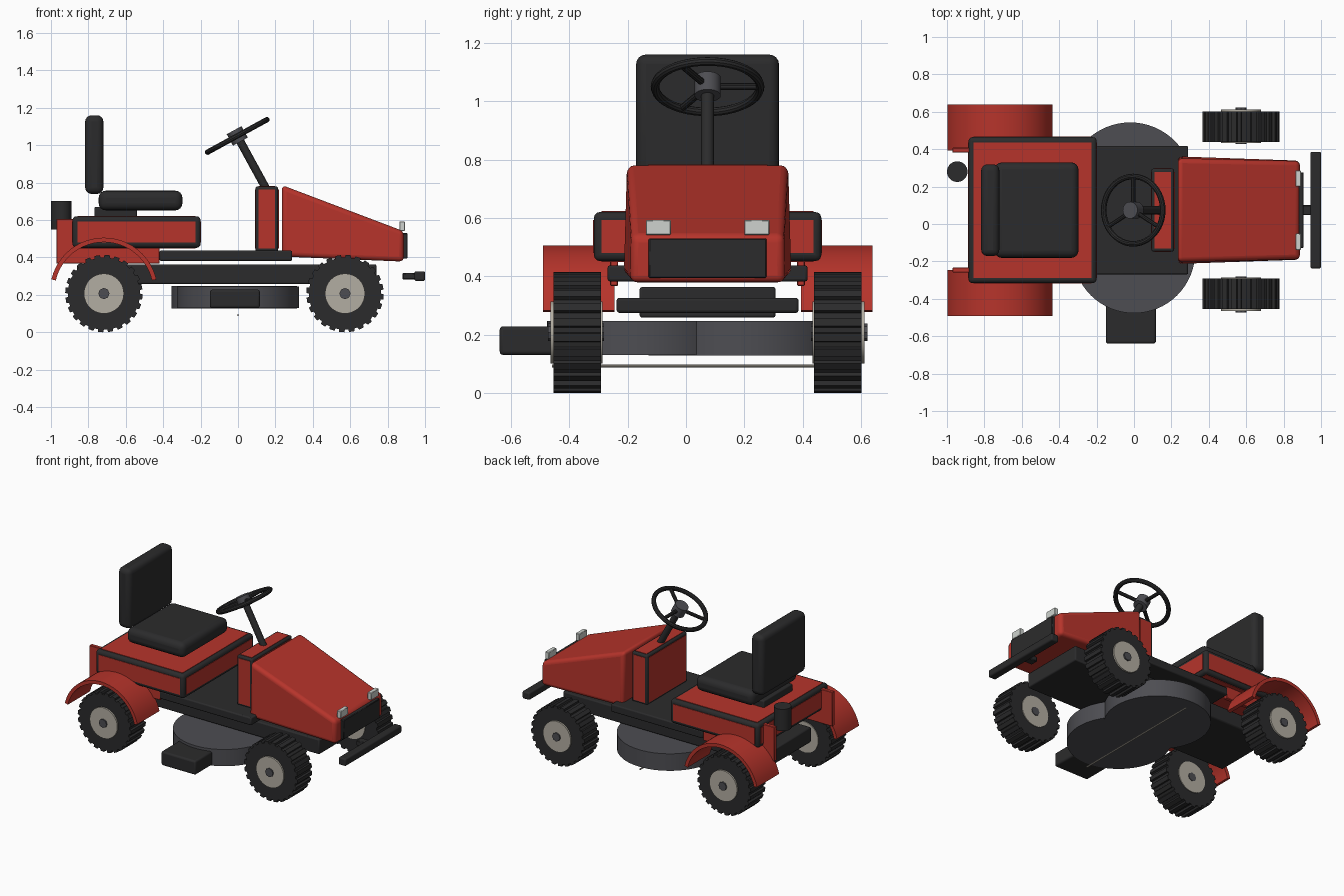
import bpy, bmesh, math
from mathutils import Vector, Matrix

if "Cube" in bpy.data.objects:
    bpy.data.objects.remove(bpy.data.objects["Cube"])

YC = 0.074  # centre line of the tractor


def material(name, rgb):
    m = bpy.data.materials.new(name)
    m.diffuse_color = (*rgb, 1)
    m.use_nodes = True
    m.node_tree.nodes["Principled BSDF"].inputs["Base Color"].default_value = m.diffuse_color
    return m


RED = material("red paint", (0.47, 0.034, 0.024))
BLACK = material("black", (0.024, 0.024, 0.025))
GREY = material("dark grey metal", (0.075, 0.075, 0.085))
RIM = material("warm light grey", (0.45, 0.42, 0.36))
LAMP = material("lamp white", (0.62, 0.65, 0.62))


def finish(name, bm, mat, bevel=0, segments=3, smooth=True):
    bmesh.ops.recalc_face_normals(bm, faces=bm.faces)
    me = bpy.data.meshes.new(name)
    bm.to_mesh(me)
    bm.free()
    ob = bpy.data.objects.new(name, me)
    bpy.context.collection.objects.link(ob)
    me.materials.append(mat)
    if bevel:
        mod = ob.modifiers.new("bevel", 'BEVEL')
        mod.width, mod.segments = bevel, segments
    if smooth:
        bpy.context.view_layer.objects.active = ob
        ob.select_set(True)
        bpy.ops.object.shade_smooth_by_angle(angle=math.radians(35))
        ob.select_set(False)
    return ob


def box(name, x, y, z, mat, bevel=0, segments=3):
    """Box from ranges; y is measured from the centre line."""
    bm = bmesh.new()
    bmesh.ops.create_cube(bm, size=1)
    for v in bm.verts:
        v.co = [r[0] + (c + 0.5) * (r[1] - r[0]) for r, c in zip((x, y, z), v.co)]
        v.co.y += YC
    return finish(name, bm, mat, bevel, segments)


def rod(name, a, b, r, mat, sides=32, bevel=0):
    """Cylinder between two points."""
    a, b = Vector(a), Vector(b)
    bm = bmesh.new()
    rot = (b - a).to_track_quat('Z', 'Y').to_matrix().to_4x4()
    bmesh.ops.create_cone(bm, cap_ends=True, segments=sides, radius1=r, radius2=r,
                          depth=(b - a).length, matrix=Matrix.Translation((a + b) / 2) @ rot)
    return finish(name, bm, mat, bevel, 2)


def prism(name, outline, y0, y1, mat):
    """Extrude an xz outline along y."""
    bm = bmesh.new()
    f = bm.faces.new([bm.verts.new((x, y0, z)) for x, z in outline])
    ext = bmesh.ops.extrude_face_region(bm, geom=[f])
    bmesh.ops.translate(bm, vec=(0, y1 - y0, 0),
                        verts=[v for v in ext['geom'] if isinstance(v, bmesh.types.BMVert)])
    return finish(name, bm, mat)


def panelled_box(name, x, y, z, border, bevel):
    """Black rounded box with a thin red panel on every side."""
    box(name, x, y, z, BLACK, bevel)
    for axis, label in enumerate(("end", "side", "top")):
        r = [(lo - 0.003, hi + 0.003) if i == axis else (lo + border, hi - border)
             for i, (lo, hi) in enumerate((x, y, z))]
        box(f"{name}_{label}_panels", *r, RED)


# Wheels with lugged tyres
for end, wx in (("rear", -0.717), ("front", 0.572)):
    for side, s in (("right", -1), ("left", 1)):
        n, wz = 24, 0.207
        pts = []
        for i in range(n):
            for f, r in ((0, 0.193), (0.35, 0.193), (0.42, 0.207), (0.93, 0.207)):
                a = 2 * math.pi * (i + f) / n
                pts.append((wx + r * math.cos(a), wz + r * math.sin(a)))
        name = f"{end}_{side}"
        prism(name + "_tyre", pts, YC + s * 0.365, YC + s * 0.528, BLACK)
        rod(name + "_rim", (wx, YC + s * 0.36, wz), (wx, YC + s * 0.539, wz), 0.107, RIM)
        rod(name + "_hub", (wx, YC + s * 0.355, wz), (wx, YC + s * 0.548, wz), 0.03, GREY, 8)

# Rear fenders and their inner mounting plates
for side, s in (("right", -1), ("left", 1)):
    arc = [math.radians(13 + 154 * i / 24) for i in range(25)]
    pts = [(-0.717 + 0.288 * math.cos(a), 0.218 + 0.288 * math.sin(a)) for a in arc]
    pts += [(-0.717 + 0.264 * math.cos(a), 0.218 + 0.264 * math.sin(a)) for a in reversed(arc)]
    prism(side + "_fender", pts, YC + s * 0.32, YC + s * 0.565, RED)
    box(side + "_fender_plate", (-0.97, -0.42), sorted((s * 0.307, s * 0.334)), (0.367, 0.607), RED, 0.003, 1)

# Chassis and foot platform
box("chassis", (-0.86, 0.74), (-0.233, 0.233), (0.258, 0.363), BLACK, 0.008, 2)
box("foot_platform", (-0.42, 0.29), (-0.343, 0.343), (0.382, 0.437), BLACK, 0.008, 2)

# Twin mower deck, discharge chute and blade bar
rod("deck_left", (-0.02, 0.207, 0.128), (-0.02, 0.207, 0.247), 0.336, GREY, 64)
rod("deck_right", (0, -0.15, 0.129), (0, -0.15, 0.246), 0.327, GREY, 64)
box("discharge_chute", (-0.15, 0.117), (-0.713, -0.5), (0.13, 0.228), BLACK, 0.012)
rod("blade_bar", (0, -0.46, 0.092), (0, 0.51, 0.092), 0.005, RIM, 8)

# Seat base, seat and backrest
panelled_box("seat_base", (-0.885, -0.2), (-0.39, 0.39), (0.452, 0.62), 0.027, 0.02)
box("seat_riser", (-0.768, -0.54), (-0.16, 0.16), (0.61, 0.67), BLACK, 0.008)
box("seat_cushion", (-0.745, -0.297), (-0.255, 0.255), (0.652, 0.757), BLACK, 0.038, 4)
box("seat_backrest", (-0.817, -0.72), (-0.245, 0.245), (0.74, 1.16), BLACK, 0.033, 4)

# Dashboard
panelled_box("dashboard", (0.093, 0.215), (-0.222, 0.222), (0.43, 0.78), 0.017, 0.012)

# Tapered hood
bm = bmesh.new()
sections = [[(x, YC + sy * w, z) for sy, w, z in
             ((-1, wb, zb), (-1, wt, zt), (1, wt, zt), (1, wb, zb))]
            for x, wb, zb, wt, zt in ((0.235, 0.288, 0.405, 0.277, 0.787),
                                      (0.887, 0.265, 0.378, 0.262, 0.54))]
rear, front = [[bm.verts.new(p) for p in s] for s in sections]
bm.faces.new(rear)
bm.faces.new(front)
for i in range(4):
    j = (i + 1) % 4
    bm.faces.new((rear[i], rear[j], front[j], front[i]))
finish("hood", bm, RED, 0.025, 4)

# Grille, headlights and front bumper
box("grille", (0.86, 0.907), (-0.202, 0.202), (0.394, 0.53), BLACK, 0.004, 1)
for side, s in (("right", -1), ("left", 1)):
    box(side + "_headlight", (0.863, 0.892), sorted((s * 0.126, s * 0.212)), (0.542, 0.593), LAMP, 0.003, 1)
box("bumper_bar", (0.943, 1.0), (-0.312, 0.312), (0.274, 0.326), BLACK, 0.01)
box("bumper_link", (0.88, 0.95), (-0.027, 0.027), (0.282, 0.318), BLACK, 0.005, 1)

# Exhaust silencer at the rear
rod("exhaust", (-0.945, 0.28, 0.55), (-0.945, 0.28, 0.702), 0.055, BLACK, 32)

# Steering column and wheel
centre = Vector((-0.004, YC, 1.05))
rod("steering_column", (0.16, YC, 0.75), centre, 0.022, BLACK, 20)
tilt = Matrix.Translation(centre) @ Matrix.Rotation(math.radians(-28.7), 4, 'Y')
R, r, N, M = 0.18, 0.015, 48, 10
bm = bmesh.new()
ring = [[bm.verts.new(tilt @ Vector(((R + r * math.cos(b)) * math.cos(a),
                                    (R + r * math.cos(b)) * math.sin(a), r * math.sin(b))))
         for b in (2 * math.pi * j / M for j in range(M))]
        for a in (2 * math.pi * i / N for i in range(N))]
for i in range(N):
    for j in range(M):
        k, l = (i + 1) % N, (j + 1) % M
        bm.faces.new((ring[i][j], ring[k][j], ring[k][l], ring[i][l]))
finish("steering_wheel_rim", bm, BLACK)
rod("steering_hub", tilt @ Vector((0, 0, -0.035)), tilt @ Vector((0, 0, 0.035)), 0.045, GREY, 24)
for i in range(3):
    a = math.radians(90 + 120 * i)
    rod(f"steering_spoke_{i + 1}", centre, tilt @ Vector((R * math.cos(a), R * math.sin(a), 0)), 0.012, BLACK, 10)
